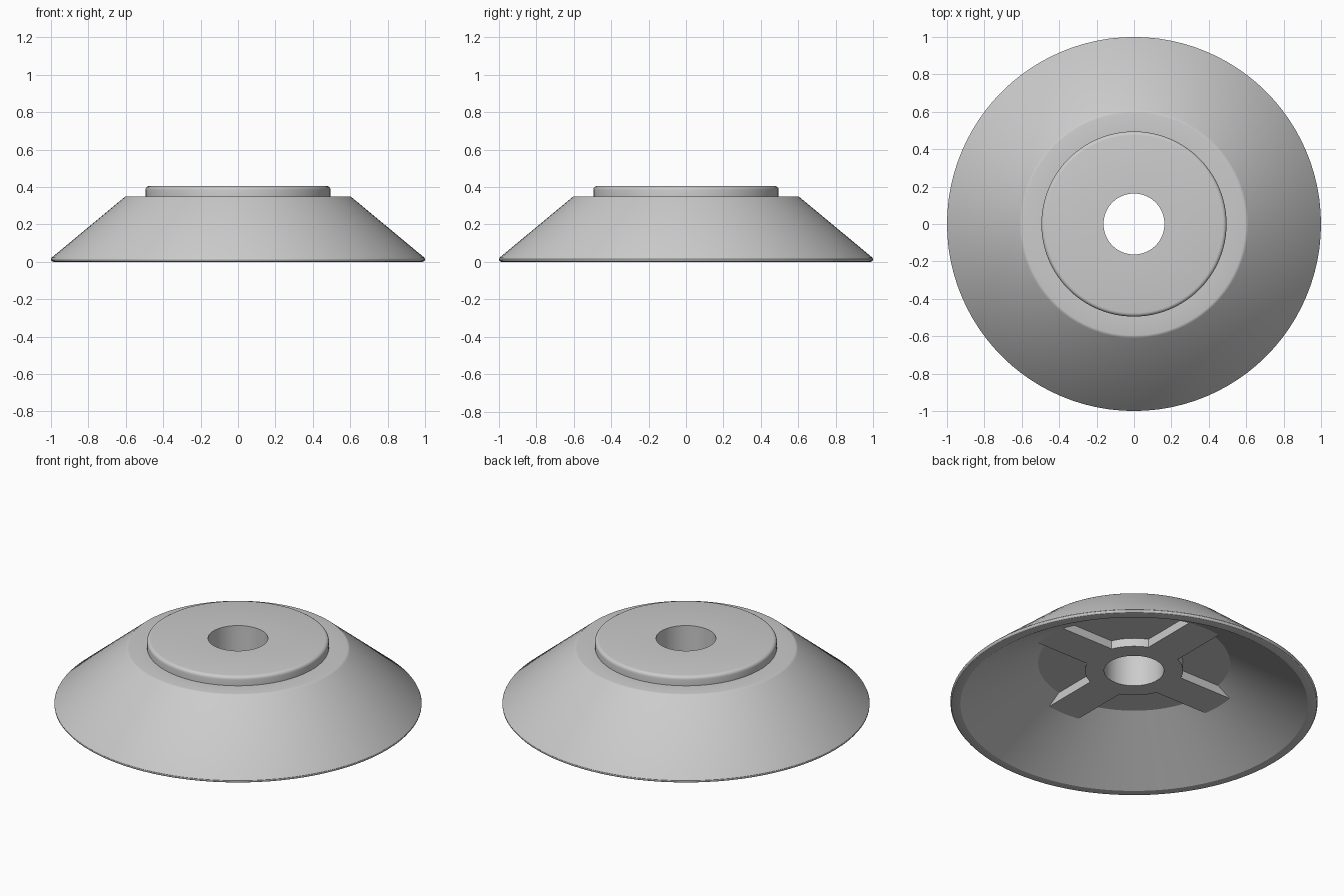
import bpy, bmesh, math

if "Cube" in bpy.data.objects:
    bpy.data.objects.remove(bpy.data.objects["Cube"])

SEG = 96
HOLE_R, HUB_R, ARM_HALF, ARM_END = 0.163, 0.267, 0.104, 0.62
CEILING, PLATE_BOTTOM = 0.26, 0.21

grey = bpy.data.materials.new("light grey")
grey.diffuse_color = (0.6, 0.6, 0.6, 1)
grey.use_nodes = True
grey.node_tree.nodes["Principled BSDF"].inputs["Base Color"].default_value = grey.diffuse_color


def smooth(obj):
    bpy.ops.object.select_all(action='DESELECT')
    obj.select_set(True)
    bpy.context.view_layer.objects.active = obj
    bpy.ops.object.shade_smooth_by_angle(angle=math.radians(30))


def lathe(name, profile):
    """Revolve a closed (radius, height) profile around z."""
    bm = bmesh.new()
    rings = []
    for i in range(SEG):
        a = math.tau * i / SEG
        rings.append([bm.verts.new((r * math.cos(a), r * math.sin(a), z))
                      for r, z in profile])
    n = len(profile)
    for i in range(SEG):
        r0, r1 = rings[i], rings[(i + 1) % SEG]
        for j in range(n):
            k = (j + 1) % n
            bm.faces.new((r0[j], r1[j], r1[k], r0[k]))
    bmesh.ops.recalc_face_normals(bm, faces=bm.faces)
    mesh = bpy.data.meshes.new(name)
    bm.to_mesh(mesh)
    bm.free()
    mesh.materials.append(grey)
    obj = bpy.data.objects.new(name, mesh)
    bpy.context.collection.objects.link(obj)
    smooth(obj)
    return obj


def fillet(cx, cz, radius, start, end, steps=4):
    """Arc points for a rounded profile corner, angles in degrees."""
    return [(cx + radius * math.cos(math.radians(start + (end - start) * i / steps)),
             cz + radius * math.sin(math.radians(start + (end - start) * i / steps)))
            for i in range(steps + 1)]


# Hollow conical skirt with rounded lip, shoulder, raised boss and bore
profile = [(HOLE_R, CEILING), (0.522, CEILING), (0.945, 0.0)]
profile += fillet(0.987, 0.013, 0.013, -90, 45)
profile += [(0.61, 0.343), (0.604, 0.348), (0.595, 0.35), (0.495, 0.35)]
profile += fillet(0.475, 0.385, 0.02, 0, 90)
profile += [(HOLE_R, 0.405)]
lathe("conical_body", profile)

# Outline of the four-armed rib plate: arm ends joined by hub arcs
outline = []
half = math.asin(ARM_HALF / HUB_R)
for q in range(4):
    a = q * math.pi / 2
    c, s = math.cos(a), math.sin(a)
    for x, y in ((ARM_END, -ARM_HALF), (ARM_END, ARM_HALF)):
        outline.append((x * c - y * s, x * s + y * c))
    for i in range(9):
        t = a + half + (math.pi / 2 - 2 * half) * i / 8
        outline.append((HUB_R * math.cos(t), HUB_R * math.sin(t)))
bore = [(HOLE_R * math.cos(math.tau * i / SEG), HOLE_R * math.sin(math.tau * i / SEG))
        for i in range(SEG)]

# Rib plate under the ceiling, extruded from the outline with its bore
curve = bpy.data.curves.new("rib_plate", 'CURVE')
curve.dimensions = '2D'
curve.fill_mode = 'BOTH'
curve.extrude = (CEILING - PLATE_BOTTOM) / 2
for points in (outline, bore):
    spline = curve.splines.new('POLY')
    spline.points.add(len(points) - 1)
    for p, (x, y) in zip(spline.points, points):
        p.co = (x, y, 0, 1)
    spline.use_cyclic_u = True
curve.materials.append(grey)
plate = bpy.data.objects.new("rib_plate", curve)
bpy.context.collection.objects.link(plate)
plate.location.z = (CEILING + PLATE_BOTTOM) / 2
bpy.ops.object.select_all(action='DESELECT')
plate.select_set(True)
bpy.context.view_layer.objects.active = plate
bpy.ops.object.convert(target='MESH')
plate = bpy.context.view_layer.objects.active

# Weld the plate and face it outwards
bm = bmesh.new()
bm.from_mesh(plate.data)
bmesh.ops.remove_doubles(bm, verts=bm.verts, dist=0.0001)
bmesh.ops.recalc_face_normals(bm, faces=bm.faces)
bm.to_mesh(plate.data)
bm.free()
smooth(plate)
